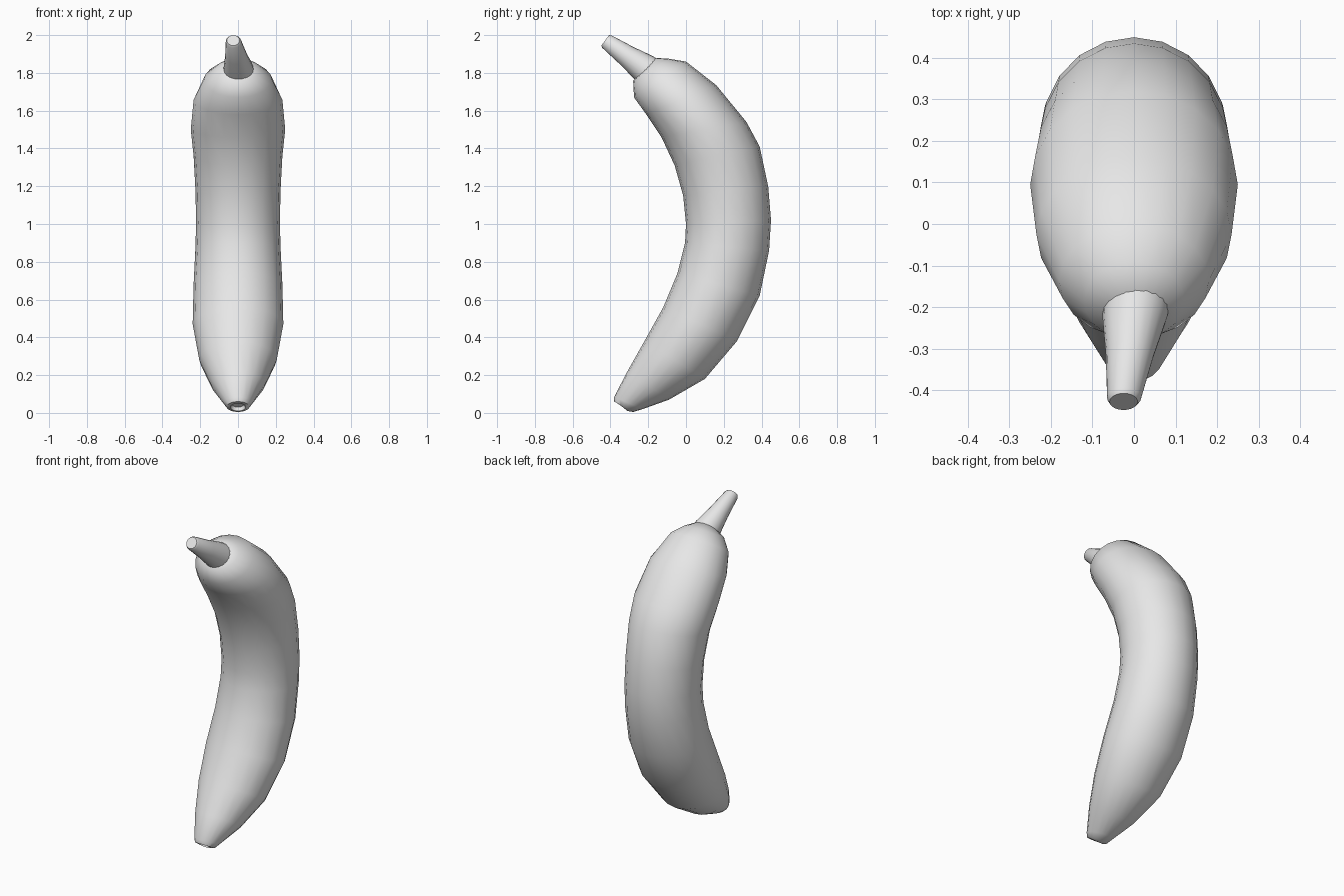
import bpy, bmesh, math
from mathutils import Vector

if "Cube" in bpy.data.objects:
    bpy.data.objects.remove(bpy.data.objects["Cube"])

SIDES = 20

grey = bpy.data.materials.new("plain_light_grey")
grey.use_nodes = True
grey.diffuse_color = (0.8, 0.8, 0.8, 1)
grey.node_tree.nodes["Principled BSDF"].inputs["Base Color"].default_value = (0.8, 0.8, 0.8, 1)


def loft(name, sections, angle):
    """Skin elliptical rings given as (x, front y, front z, back y, back z, half width)."""
    bm = bmesh.new()
    rings = []
    for x, fy, fz, by, bz, width in sections:
        front, back = Vector((x, fy, fz)), Vector((x, by, bz))
        centre, depth = (front + back) / 2, (back - front) / 2
        ring = []
        for i in range(SIDES):
            a = math.tau * i / SIDES
            ring.append(bm.verts.new(centre + depth * math.cos(a) + Vector((width * math.sin(a), 0, 0))))
        rings.append(ring)
    for low, high in zip(rings, rings[1:]):
        for i in range(SIDES):
            j = (i + 1) % SIDES
            bm.faces.new((low[i], low[j], high[j], high[i]))
    bm.faces.new(rings[0])
    bm.faces.new(rings[-1])
    bmesh.ops.recalc_face_normals(bm, faces=bm.faces)
    mesh = bpy.data.meshes.new(name)
    bm.to_mesh(mesh)
    bm.free()
    mesh.materials.append(grey)
    obj = bpy.data.objects.new(name, mesh)
    bpy.context.collection.objects.link(obj)
    bpy.ops.object.select_all(action='DESELECT')
    obj.select_set(True)
    bpy.context.view_layer.objects.active = obj
    bpy.ops.object.shade_smooth_by_angle(angle=math.radians(angle))
    return obj


# Curved fruit body, from the dented blossom tip up to the rounded shoulder
body = [
    (-0.34, 0.06, -0.30, 0.03, 0.03),
    (-0.36, 0.05, -0.31, 0.01, 0.04),
    (-0.38, 0.06, -0.28, 0.005, 0.06),
    (-0.38, 0.085, -0.23, 0.02, 0.075),
    (-0.31, 0.22, -0.09, 0.07, 0.14),
    (-0.22, 0.38, 0.10, 0.18, 0.205),
    (-0.12, 0.56, 0.27, 0.38, 0.24),
    (-0.045, 0.74, 0.39, 0.62, 0.235),
    (-0.005, 0.90, 0.44, 0.86, 0.225),
    (0.0, 1.00, 0.45, 1.02, 0.222),
    (-0.015, 1.15, 0.435, 1.20, 0.225),
    (-0.06, 1.31, 0.39, 1.41, 0.235),
    (-0.13, 1.46, 0.32, 1.54, 0.25),
    (-0.21, 1.58, 0.16, 1.735, 0.235),
    (-0.275, 1.67, 0.0, 1.86, 0.18),
    (-0.28, 1.76, -0.09, 1.875, 0.12),
    (-0.25, 1.79, -0.17, 1.88, 0.065),
]
loft("fruit_body", [(0,) + s for s in body], 60)

# Tapered stem, leaning forward and slightly to the right
foot, tip = Vector((0.005, -0.20, 1.81)), Vector((-0.025, -0.428, 1.972))
stem = []
for t, r in ((0, 0.08), (0.1, 0.078), (0.5, 0.058), (0.96, 0.041), (1, 0.034)):
    c = foot.lerp(tip, t)
    stem.append((c.x, c.y - 0.59 * r, c.z - 0.81 * r, c.y + 0.59 * r, c.z + 0.81 * r, r))
loft("stem", stem, 40)
